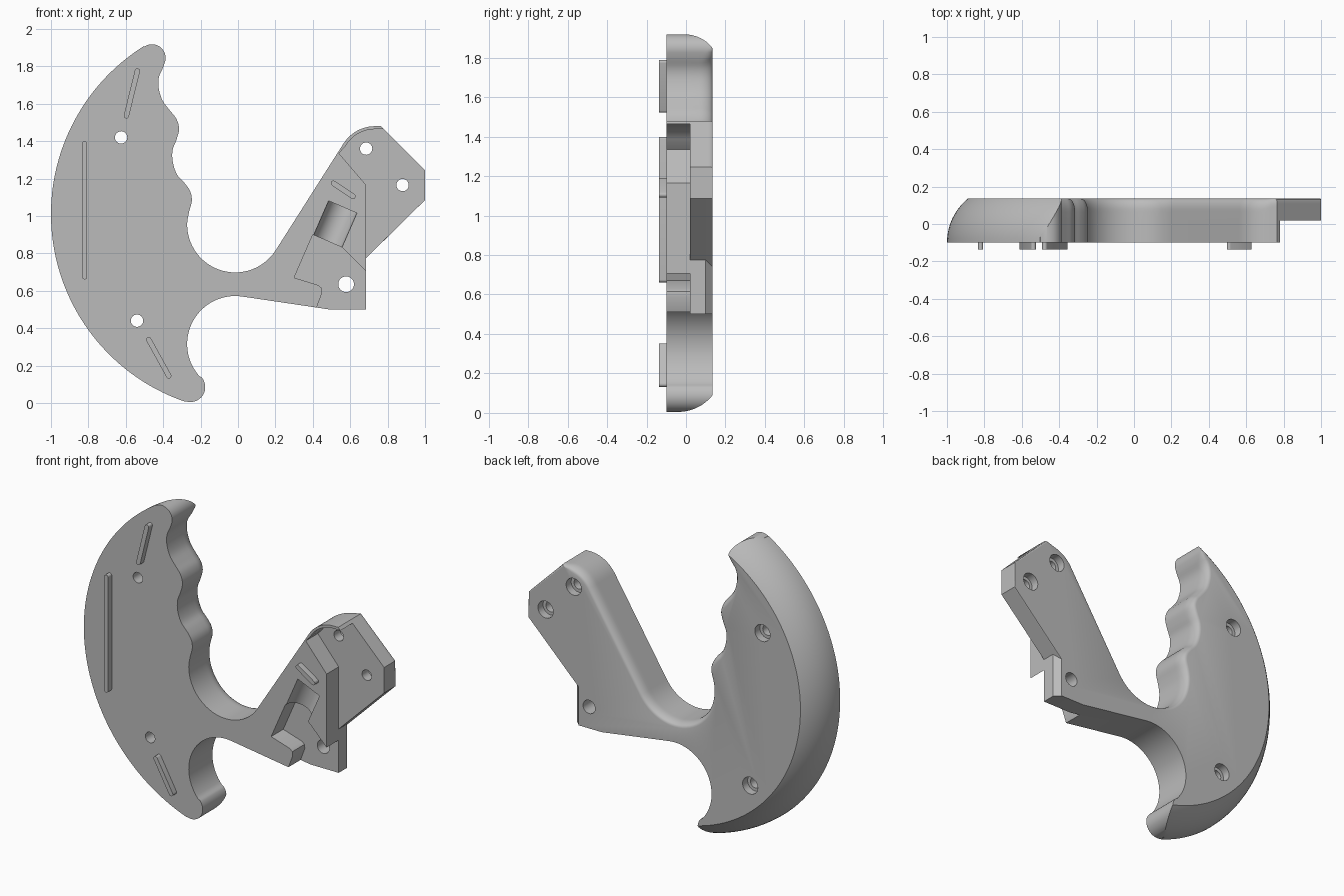
import bpy, bmesh, math
from mathutils import Vector, Matrix

old = bpy.data.objects.get("Cube")
if old:
    bpy.data.objects.remove(old, do_unlink=True)

grey = bpy.data.materials.new("plain_grey")
grey.use_nodes = True
grey.diffuse_color = (0.5, 0.5, 0.5, 1)
grey.node_tree.nodes["Principled BSDF"].inputs["Base Color"].default_value = (0.5, 0.5, 0.5, 1)

FRONT, STEP, BACK = -0.10, 0.02, 0.135


def arc(cx, cz, r, a0, a1, n):
    angles = [math.radians(a0 + (a1 - a0) * i / n) for i in range(n + 1)]
    return [(cx + r * math.cos(a), cz + r * math.sin(a)) for a in angles]


def spline(pts, n=4):
    """Catmull-Rom curve through the inner points."""
    out = []
    for a, b, c, d in zip(pts, pts[1:], pts[2:], pts[3:]):
        a, b, c, d = map(Vector, (a, b, c, d))
        for i in range(n):
            t = i / n
            p = b + (c - a) * t / 2 + (a - b * 2.5 + c * 2 - d / 2) * t**2 \
                + (b * 1.5 - a / 2 - c * 1.5 + d / 2) * t**3
            out.append(tuple(p))
    return out


def finish(name, bm):
    bmesh.ops.recalc_face_normals(bm, faces=bm.faces)
    me = bpy.data.meshes.new(name)
    bm.to_mesh(me)
    bm.free()
    me.materials.append(grey)
    ob = bpy.data.objects.new(name, me)
    bpy.context.collection.objects.link(ob)
    return ob


def loft(name, rings):
    """Join (y, outline) rings into one capped solid."""
    bm = bmesh.new()
    rows = [[bm.verts.new((x, y, z)) for x, z in pts] for y, pts in rings]
    for low, high in zip(rows, rows[1:]):
        for i in range(len(low)):
            bm.faces.new((low[i - 1], low[i], high[i], high[i - 1]))
    bm.faces.new(rows[0])
    bm.faces.new(rows[-1])
    return finish(name, bm)


def prism(name, pts, y0, y1):
    return loft(name, [(y0, pts), (y1, pts)])


def select_only(ob):
    bpy.ops.object.select_all(action='DESELECT')
    ob.select_set(True)
    bpy.context.view_layer.objects.active = ob


def boolean(ob, tool, operation='DIFFERENCE'):
    tool.hide_render = True
    mod = ob.modifiers.new("cut", 'BOOLEAN')
    mod.operation, mod.object, mod.solver = operation, tool, 'EXACT'
    select_only(ob)
    bpy.ops.object.modifier_apply(modifier=mod.name)
    bpy.data.objects.remove(tool, do_unlink=True)


# Outline, clockwise: grip arc, top tip, finger grooves, arm, lower tip
CX, CZ, R = 0.06, 1.01, 1.06
grip_arc = arc(CX, CZ, R + 0.05, 248, 125, 30)
top_tip = arc(-0.46, 1.845, 0.073, 122, -15, 16)
fingers = spline([(-0.385, 1.85), (-0.398, 1.80), (-0.422, 1.745), (-0.425, 1.69),
                  (-0.405, 1.62), (-0.365, 1.565), (-0.33, 1.52), (-0.315, 1.465),
                  (-0.33, 1.405), (-0.35, 1.35), (-0.348, 1.285), (-0.325, 1.22),
                  (-0.285, 1.175), (-0.255, 1.13), (-0.247, 1.08), (-0.262, 1.02),
                  (-0.272, 0.96), (-0.268, 0.9)])
arm_top = arc(-0.015, 0.955, 0.257, 180, 327.6, 28) + arc(0.733, 1.28, 0.2, 147.6, 90, 12)
arm_end = [(0.765, 1.48), (1, 1.245), (1, 1.085), (0.685, 0.775),
           (0.685, 0.5), (0.49, 0.5)]
lower = arc(-0.015, 0.315, 0.257, 81.4, 222, 28) + arc(-0.255, 0.085, 0.08, 42, -109, 16)

outline, soft = [], []
for pts, w in ((grip_arc, 0), (top_tip, 0), (fingers, 0.035), (arm_top, 0.03),
               (arm_end, 0), (lower, 0)):
    outline += pts
    soft += [w] * len(pts)
for _ in range(4):
    soft = [(soft[i - 1] + soft[i] + soft[(i + 1) % len(soft)]) / 3 for i in range(len(soft))]


def body_ring(y):
    """Outline at depth y, with the back edge rounded inward."""
    ring = []
    for i, (x, z) in enumerate(outline):
        a, b = outline[i - 1], outline[(i + 1) % len(outline)]
        side = Vector((b[1] - a[1], a[0] - b[0])).normalized()
        w = soft[i]
        t = max(0, (y - BACK + 2 * w) / (2 * w)) if w > 0.001 else 0
        inset = w * (1 - math.sqrt(max(0, 1 - t * t)))
        p = Vector((x, z)) + side * inset
        if abs(x - 0.685) < 0.001 and z < 0.8:      # chamfered lower corner
            cut = max(0, y - 0.1)
            p = Vector((x - cut, z - (cut if z > 0.6 else 0)))
        ring.append(tuple(p))
    return ring


levels = [FRONT, STEP, 0.065, 0.08, 0.09, 0.1, 0.11, 0.12, 0.128, 0.132, BACK]
body = loft("handle_body", [(y, body_ring(y)) for y in levels])

# Domed outer edge of the grip
ROUND = 0.306
dome = []
for y in [-0.2] + [FRONT + 0.025 * i for i in range(11)]:
    h = max(0, y - FRONT)
    r = R - ROUND + math.sqrt(ROUND**2 - h * h)
    dome.append((y, arc(CX, CZ, r, 270, 90, 90) + [(1.5, CZ + r), (1.5, CZ - r)]))
boolean(body, loft("dome_tool", dome), 'INTERSECT')

# Stepped mounting plate with a thin curved rim
plate = [(0.685, 0.77), (0.685, 1.165), (0.54, 1.335)] \
    + arc(0.733, 1.28, 0.184, 150, 90, 12) + [(1.2, 1.464), (1.2, 0.77)]
boolean(body, prism("plate_tool", plate, -0.3, STEP))

# Open pocket in the arm
pocket = [(0.30, 0.67), (0.40, 0.90), (0.56, 0.83), (0.80, 0.59), (0.80, 0.40),
          (0.40, 0.40), (0.42, 0.51), (0.45, 0.59), (0.447, 0.615), (0.43, 0.63)]
boolean(body, prism("pocket_tool", pocket, -0.3, STEP))

# Round-bottomed groove above the pocket
start, end = Vector((0.465, -0.09, 0.83)), Vector((0.56, -0.09, 1.048))
axis = end - start
bm = bmesh.new()
bmesh.ops.create_cone(bm, cap_ends=True, segments=48, radius1=0.083, radius2=0.083,
                      depth=axis.length,
                      matrix=Matrix.Translation((start + end) / 2)
                      @ axis.to_track_quat('Z', 'Y').to_matrix().to_4x4())
boolean(body, finish("groove_tool", bm))

# Screw holes, countersunk from the back
for x, z in ((-0.625, 1.42), (-0.54, 0.44), (0.685, 1.36), (0.88, 1.165)):
    boolean(body, prism("hole_tool", arc(x, z, 0.033, 0, 345, 23), -0.3, 0.3))
    boolean(body, prism("bore_tool", arc(x, z, 0.053, 0, 345, 23), 0.085, 0.3))
boolean(body, prism("pin_tool", arc(0.578, 0.635, 0.042, 0, 345, 23), -0.3, 0.3))


# Raised locating ribs on the front
def rib(name, p, q, r=0.014):
    p, q = Vector(p), Vector(q)
    a = math.degrees(math.atan2(q.y - p.y, q.x - p.x))
    pts = arc(q.x, q.y, r, a - 90, a + 90, 10) + arc(p.x, p.y, r, a + 90, a + 270, 10)
    return prism(name, pts, -0.137, FRONT + 0.01)


parts = [body,
         rib("long_rib", (-0.82, 0.675), (-0.82, 1.385)),
         rib("upper_rib", (-0.597, 1.535), (-0.538, 1.775)),
         rib("lower_rib", (-0.477, 0.338), (-0.37, 0.145)),
         rib("arm_rib", (0.51, 1.175), (0.615, 1.105))]
for ob in parts:
    select_only(ob)
    bpy.ops.object.shade_smooth_by_angle(angle=math.radians(30))
